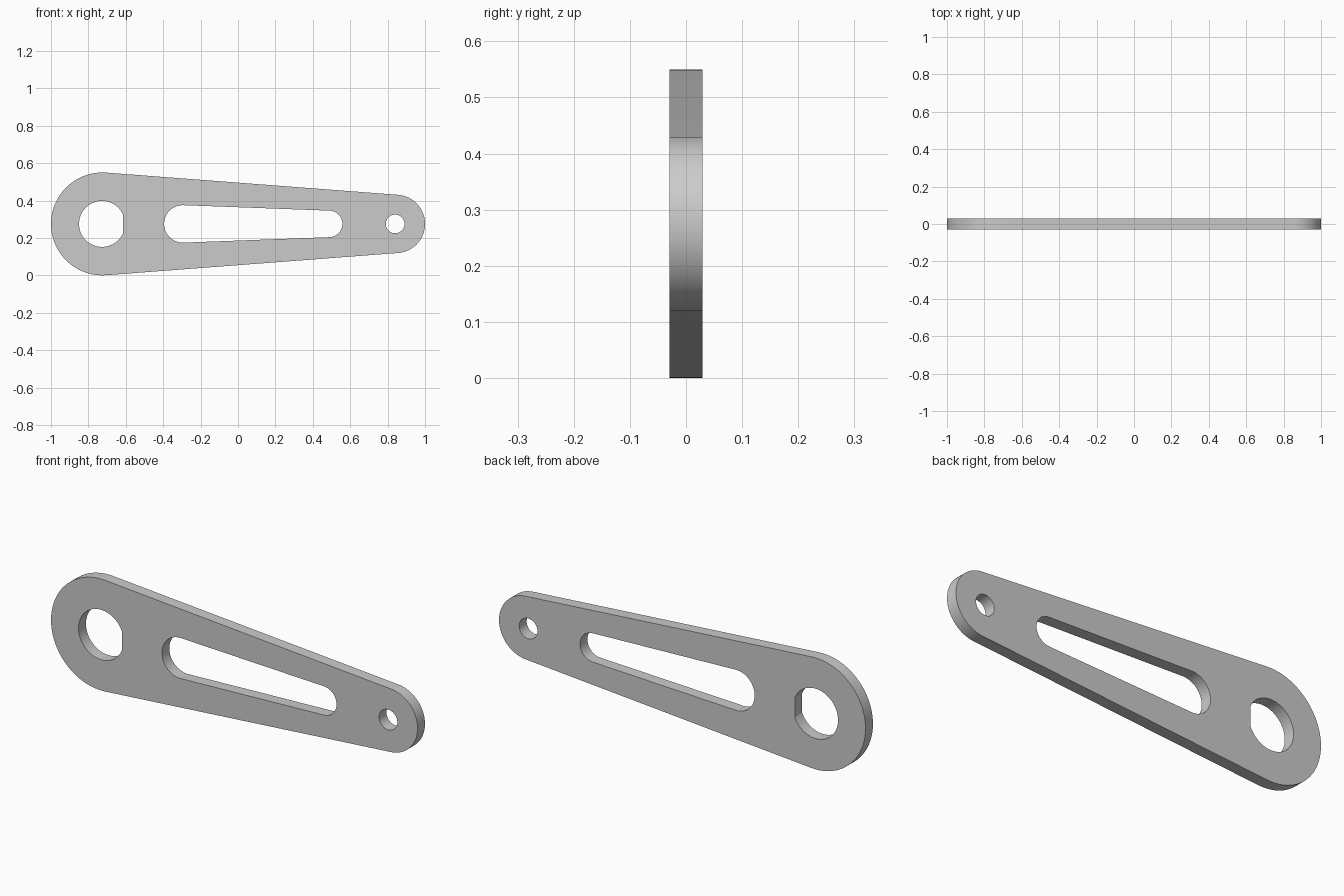
import bpy, bmesh
from math import sin, cos, acos, pi

cube = bpy.data.objects.get("Cube")
if cube:
    bpy.data.objects.remove(cube, do_unlink=True)

MID_Z = 0.275
HALF_THICKNESS = 0.029


def arc(cx, r, start, end, steps):
    """Points along an arc centred on the arm's axis."""
    return [(cx + r * cos(start + (end - start) * i / steps),
             MID_Z + r * sin(start + (end - start) * i / steps))
            for i in range(steps + 1)]


def tapered_slot(x1, r1, x2, r2, steps=40):
    """Two round ends joined by their common tangents."""
    a = acos((r1 - r2) / (x2 - x1))
    return arc(x1, r1, a, 2 * pi - a, steps) + arc(x2, r2, -a, a, steps)


def circle(cx, r, steps=48):
    return arc(cx, r, 0, 2 * pi, steps)[:-1]


def d_hole(cx, r, flat, steps=48):
    """Round hole with a flat on its +x side."""
    a = acos(flat / r)
    return arc(cx, r, a, 2 * pi - a, steps)


loops = [
    tapered_slot(-0.725, 0.275, 0.844, 0.156),   # outer outline
    tapered_slot(-0.295, 0.1, 0.487, 0.071),     # lightening slot
    d_hole(-0.727, 0.123, 0.113),                # keyed shaft hole
    circle(0.84, 0.05),                          # pin hole
]

# Fill the outline around its openings, then extrude to thickness
bm = bmesh.new()
for points in loops:
    verts = [bm.verts.new((x, -HALF_THICKNESS, z)) for x, z in points]
    for i, v in enumerate(verts):
        bm.edges.new((v, verts[(i + 1) % len(verts)]))
bmesh.ops.triangle_fill(bm, use_beauty=True, edges=bm.edges[:], normal=(0, -1, 0))
front = bm.faces[:]
result = bmesh.ops.extrude_face_region(bm, geom=front, use_keep_orig=True)
back = [g for g in result["geom"] if isinstance(g, bmesh.types.BMVert)]
bmesh.ops.translate(bm, verts=back, vec=(0, 2 * HALF_THICKNESS, 0))
bmesh.ops.recalc_face_normals(bm, faces=bm.faces[:])
mesh = bpy.data.meshes.new("lever_arm")
bm.to_mesh(mesh)
bm.free()

arm = bpy.data.objects.new("lever_arm", mesh)
bpy.context.collection.objects.link(arm)

# Plain grey metal
grey = bpy.data.materials.new("light_grey")
grey.use_nodes = True
grey.diffuse_color = (0.6, 0.6, 0.6, 1)
grey.node_tree.nodes["Principled BSDF"].inputs["Base Color"].default_value = (0.6, 0.6, 0.6, 1)
mesh.materials.append(grey)

# Smooth round walls, crisp rims
bpy.ops.object.select_all(action='DESELECT')
arm.select_set(True)
bpy.context.view_layer.objects.active = arm
bpy.ops.object.shade_smooth_by_angle(angle=pi / 9)
